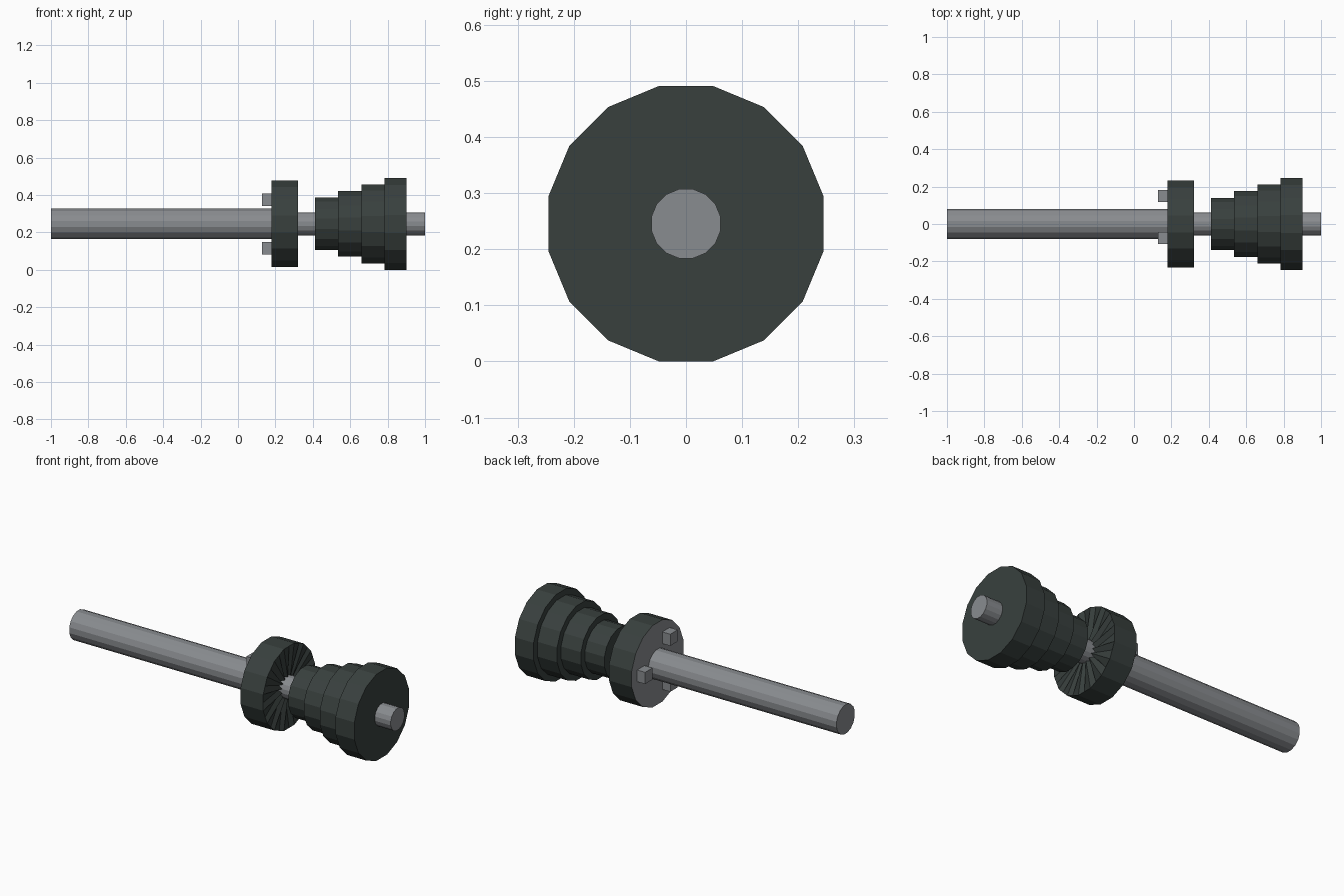
import bpy, bmesh
from math import cos, sin, pi, tau

cube = bpy.data.objects.get("Cube")
if cube:
    bpy.data.objects.remove(cube)

SIDES = 16
AXIS_Z = 0.2455


def material(name, rgb):
    mat = bpy.data.materials.new(name)
    mat.use_nodes = True
    mat.diffuse_color = (*rgb, 1)
    mat.node_tree.nodes["Principled BSDF"].inputs["Base Color"].default_value = (*rgb, 1)
    return mat


steel = material("steel grey", (0.25, 0.262, 0.277))
iron = material("dark iron", (0.04, 0.051, 0.048))


def finish(name, bm, *mats):
    bmesh.ops.recalc_face_normals(bm, faces=bm.faces)
    mesh = bpy.data.meshes.new(name)
    bm.to_mesh(mesh)
    bm.free()
    for mat in mats:
        mesh.materials.append(mat)
    obj = bpy.data.objects.new(name, mesh)
    obj.location.z = AXIS_Z
    bpy.context.collection.objects.link(obj)
    return obj


def ring(bm, x, radius):
    """Sixteen-sided ring around the shaft axis, flat side up."""
    angles = [(i + 0.5) * tau / SIDES for i in range(SIDES)]
    return [bm.verts.new((x, radius * cos(a), radius * sin(a))) for a in angles]


def bridge(bm, a, b):
    n = len(a)
    for i in range(n):
        j = (i + 1) % n
        bm.faces.new((a[i], a[j], b[j], b[i]))


def turned(name, profile, mat):
    """Solid turned along x from (x, radius) points."""
    bm = bmesh.new()
    rings = [ring(bm, x, r) for x, r in profile]
    for a, b in zip(rings, rings[1:]):
        bridge(bm, a, b)
    bm.faces.new(rings[0])
    bm.faces.new(rings[-1])
    return finish(name, bm, mat)


# Shafts
turned("main_shaft", [(-1, 0.083), (0.2, 0.083)], steel)
turned("thin_shaft", [(0.18, 0.063), (1, 0.063)], steel)

# Stepped pulley
edges = [0.413, 0.535, 0.66, 0.783, 0.9]
radii = [0.143, 0.179, 0.215, 0.25]
profile = []
for start, end, radius in zip(edges, edges[1:], radii):
    profile += [(start, radius), (end, radius)]
turned("stepped_pulley", profile, iron)

# Collar with a plain steel back and a fan of shallow grooves on the other face
bm = bmesh.new()
back = ring(bm, 0.178, 0.236)
front = ring(bm, 0.32, 0.236)
bridge(bm, back, front)
bm.faces.new(back).material_index = 1
hub = 0.062
peaks = ring(bm, 0.32, hub)
for i in range(SIDES):
    j = (i + 1) % SIDES
    a = (i + 1) * tau / SIDES
    valley = bm.verts.new((0.295, hub * cos(a), hub * sin(a)))
    rim = bm.verts.new((front[i].co + front[j].co) / 2)
    bm.faces.new((front[i], rim, valley, peaks[i]))
    bm.faces.new((rim, front[j], peaks[j], valley))
finish("grooved_collar", bm, iron, steel)

# Three square lugs on the back of the collar
for i in range(3):
    a = i * tau / 3
    bm = bmesh.new()
    bmesh.ops.create_cube(bm, size=1)
    bmesh.ops.scale(bm, vec=(0.06, 0.066, 0.066), verts=bm.verts)
    bmesh.ops.translate(bm, vec=(0.158, 0.15 * cos(a), 0.15 * sin(a)), verts=bm.verts)
    finish(f"collar_lug_{i + 1}", bm, steel)
